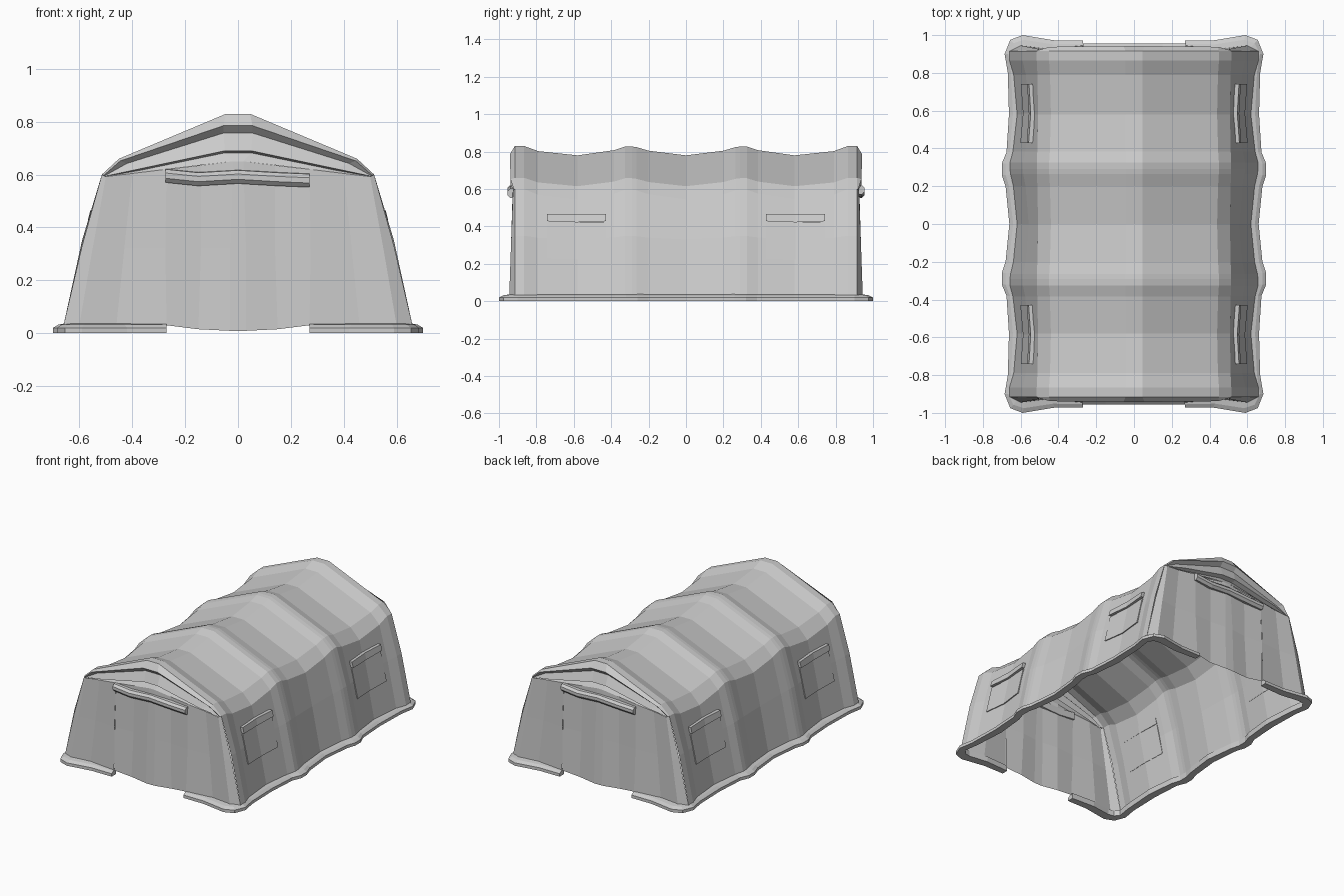
import bpy, bmesh

if "Cube" in bpy.data.objects:
    bpy.data.objects.remove(bpy.data.objects["Cube"])


def loft(name, rows, closed=False, caps=False):
    """Skin a list of point rows; closed wraps each row into a loop."""
    bm = bmesh.new()
    grid = [[bm.verts.new(p) for p in r] for r in rows]
    n = len(grid[0])
    for a, b in zip(grid, grid[1:]):
        for i in range(n if closed else n - 1):
            j = (i + 1) % n
            bm.faces.new((a[i], a[j], b[j], b[i]))
    if caps:
        bm.faces.new(grid[0])
        bm.faces.new(grid[-1])
    bmesh.ops.recalc_face_normals(bm, faces=bm.faces)
    me = bpy.data.meshes.new(name)
    bm.to_mesh(me)
    bm.free()
    ob = bpy.data.objects.new(name, me)
    bpy.context.collection.objects.link(ob)
    return ob


def both(half):
    """Complete a right half row (outside to centre) with its mirror."""
    return half + [(-x, y, z) for x, y, z in reversed(half)]


# Cross-sections at a rib and at the sagging cloth between ribs
RIB = [(.66, .03), (.59, .35), (.515, .60), (.45, .66), (.045, .83)]
SAG = [(.62, .03), (.558, .33), (.508, .545), (.44, .615), (.045, .78)]
HALF = [(0, 1), (.2, .5), (.265, .12), (.29, .05), (.325, .05), (.385, .45),
        (.58, 1), (.79, .55), (.865, 0), (.915, 0)]
STATIONS = [(-y, s) for y, s in reversed(HALF[1:])] + HALF


def section(s):
    return [(a + (c - a) * s, b + (d - b) * s) for (a, b), (c, d) in zip(RIB, SAG)]


def wall_x(y, z):
    """Half-width of the tent wall at a given place."""
    y = abs(y)
    for (y0, s0), (y1, s1) in zip(HALF, HALF[1:]):
        if y0 <= y <= y1:
            p = section(s0 + (s1 - s0) * (y - y0) / (y1 - y0))
            for (a, b), (c, d) in zip(p, p[1:]):
                if b <= z <= d:
                    return a + (c - a) * (z - b) / (d - b)
    return .6


# Roof and side walls
loft("tent_shell", [both([(x, y, z) for x, z in section(s)]) for y, s in STATIONS])

for e, label in ((-1, "front"), (1, "back")):
    # Folded gable cloth under the end arch
    folds = [
        [(.515, .915, .60), (.45, .915, .66), (.045, .915, .83)],
        [(.508, .92, .597), (.445, .938, .652), (.055, .942, .785)],
        [(.505, .92, .595), (.42, .915, .642), (.055, .915, .757)],
        [(.503, .92, .594), (.37, .938, .622), (.05, .938, .69)],
        [(.502, .92, .593), (.36, .91, .618), (.05, .905, .682)],
        [(.50, .92, .592), (.27, .925, .62), (.02, .925, .65)],
    ]
    loft(label + "_gable", [both([(x, e * y, z) for x, y, z in r]) for r in folds])

    # End wall cloth on both sides of the doorway
    top = [(.515, .915, .60), (.50, .925, .592), (.40, .918, .605), (.27, .925, .62)]
    mid = [(.59, .915, .33), (.55, .935, .32), (.43, .92, .32), (.275, .935, .32)]
    low = [(.66, .915, .03), (.60, .945, .03), (.46, .928, .03), (.27, .945, .03)]
    for m in (-1, 1):
        loft(label + "_wall", [[(m * x, e * y, z) for x, y, z in r] for r in (top, mid, low)])

    # Door curtain, gently bowed at the hem
    door = [
        [(.27, .925, .62), (.14, .918, .635), (.02, .925, .65)],
        [(.275, .932, .32), (.14, .922, .32), (.03, .935, .32)],
        [(.27, .94, .03), (.15, .93, .015), (.03, .945, .009)],
    ]
    loft(label + "_door", [both([(x, e * y, z) for x, y, z in r]) for r in door])

    # Rolled-up cover above the door
    ring = [(.915, .026), (.94, .024), (.955, .01), (.955, -.01), (.94, -.026), (.915, -.022)]
    path = [(-.275, .596), (-.15, .583), (0, .592), (.15, .583), (.27, .578)]
    loft(label + "_door_roll",
         [[(-e * x, e * y, z + dz) for y, dz in ring] for x, z in path], True, True)

# Ground skirt: outer edge and inner edge, corner by corner
OUT = [(.27, .972), (.42, .972), (.59, 1.0), (.655, .975), (.685, .90), (.668, .80),
       (.662, .58), (.675, .38), (.70, .32), (.70, .26), (.68, .2), (.66, 0)]
INN = [(.27, .928), (.44, .92), (.575, .938), (.615, .93), (.64, .90), (.625, .80),
       (.61, .58), (.63, .38), (.65, .32), (.65, .26), (.635, .2), (.61, 0)]
for m, label in ((-1, "left"), (1, "right")):
    rows = []
    for e, order in ((-1, range(len(OUT))), (1, range(len(OUT) - 2, -1, -1))):
        for i in order:
            (ox, oy), (ix, iy) = OUT[i], INN[i]
            cx, cy = ox * .6 + ix * .4, oy * .6 + iy * .4
            rows.append([(m * ox, e * oy, 0), (m * ox, e * oy, .02),
                         (m * cx, e * cy, .032), (m * ix, e * iy, .038),
                         (m * ix, e * iy, 0)])
    loft(label + "_skirt", rows, True, True)

# Side windows with a rolled cover along the top
for m, side in ((-1, "left"), (1, "right")):
    for c in (-.585, .585):
        ys = [c - .157, c, c + .157]
        for part, zs, out in (("window", (.228, .42), .007),
                              ("window_roll", (.428, .466), .02)):
            rows = []
            for y in ys:
                z0, z1 = zs[0] - (.006 if y == c else 0), zs[1]
                a, b = wall_x(y, z0), wall_x(y, z1)
                rows.append([(m * (a - .002), y, z0), (m * (a + out), y, z0),
                             (m * (b + out), y, z1), (m * (b - .002), y, z1)])
            loft(side + "_" + part, rows, True, True)
